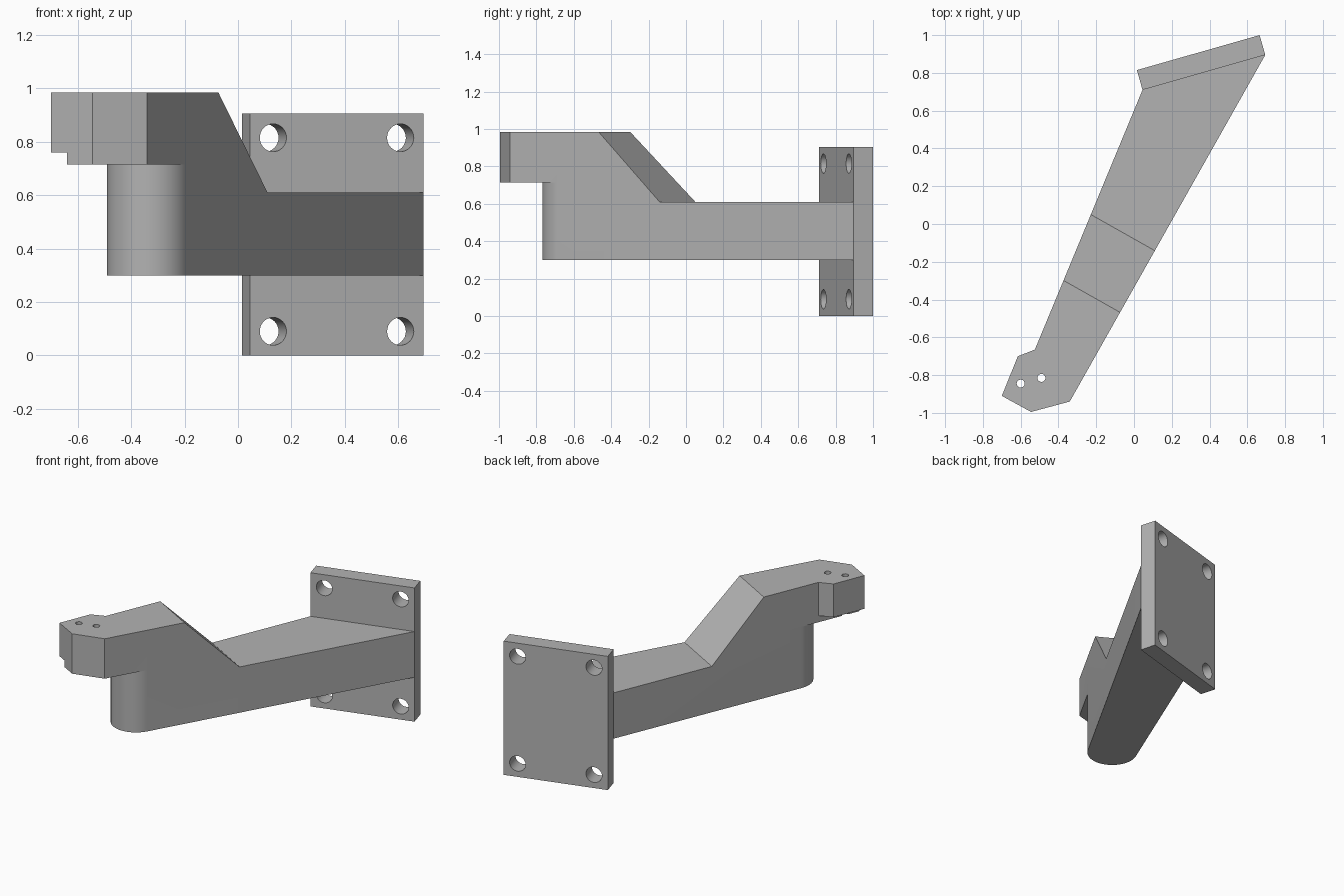
import bpy, bmesh, math
from mathutils import Vector, Matrix

cube = bpy.data.objects.get("Cube")
if cube:
    bpy.data.objects.remove(cube, do_unlink=True)

# One plain grey for the whole casting
grey = bpy.data.materials.new("plain_grey")
grey.use_nodes = True
COLOR = (0.45, 0.45, 0.45, 1)
grey.diffuse_color = COLOR
grey.node_tree.nodes["Principled BSDF"].inputs["Base Color"].default_value = COLOR


def sweep(name, points, offset):
    """Solid made by pushing a closed 3D outline along an offset."""
    bm = bmesh.new()
    face = bm.faces.new([bm.verts.new(p) for p in points])
    out = bmesh.ops.extrude_face_region(bm, geom=[face])["geom"]
    bmesh.ops.translate(bm, vec=offset, verts=[v for v in out if isinstance(v, bmesh.types.BMVert)])
    bmesh.ops.recalc_face_normals(bm, faces=bm.faces)
    mesh = bpy.data.meshes.new(name)
    bm.to_mesh(mesh)
    bm.free()
    mesh.materials.append(grey)
    obj = bpy.data.objects.new(name, mesh)
    bpy.context.collection.objects.link(obj)
    return obj


def prism(name, plan, z0, z1):
    return sweep(name, [(p[0], p[1], z0) for p in plan], (0, 0, z1 - z0))


def rod(center, axis, radius, length):
    axis = Vector(axis).normalized()
    side = axis.orthogonal().normalized()
    up = axis.cross(side)
    ring = [math.tau * i / 32 for i in range(32)]
    start = Vector(center) - axis * length / 2
    return sweep("hole_cutter", [start + radius * (side * math.cos(a) + up * math.sin(a)) for a in ring],
                 axis * length)


def combine(target, other, operation):
    mod = target.modifiers.new(operation.lower(), 'BOOLEAN')
    mod.operation, mod.solver, mod.object = operation, 'EXACT', other
    bpy.context.view_layer.objects.active = target
    bpy.ops.object.modifier_apply(modifier=mod.name)
    bpy.data.objects.remove(other, do_unlink=True)


def finish(obj):
    bm = bmesh.new()
    bm.from_mesh(obj.data)
    bmesh.ops.remove_doubles(bm, verts=bm.verts, dist=0.0002)
    bmesh.ops.dissolve_limit(bm, angle_limit=math.radians(0.5), verts=bm.verts, edges=bm.edges)
    bm.to_mesh(obj.data)
    bm.free()
    bpy.ops.object.select_all(action='DESELECT')
    obj.select_set(True)
    bpy.context.view_layer.objects.active = obj
    bpy.ops.object.shade_smooth_by_angle(angle=math.radians(30))


# Two long sides of the tapering arm, from plate to nose
left_back, left_front = Vector((0.045, 0.71)), Vector((-0.525, -0.665))
right_back, right_front = Vector((0.695, 0.895)), Vector((-0.34, -0.94))
left_dir = (left_back - left_front).normalized()
right_dir = (right_back - right_front).normalized()
left_n = Vector((left_dir.y, -left_dir.x))
right_n = Vector((right_dir.y, -right_dir.x))

# Rounded end, tangent to both sides
R = 0.156
center = Matrix((left_n, right_n)).inverted() @ Vector((left_n.dot(left_front) + R, right_n.dot(right_front) - R))
a0 = math.atan2(-left_n.y, -left_n.x)
a1 = math.atan2(right_n.y, right_n.x) + math.tau
arc = [center + R * Vector((math.cos(a), math.sin(a))) for a in (a0 + (a1 - a0) * i / 40 for i in range(41))]

# Beam, sloped down behind the raised head
arm = prism("arm", [left_back] + arc + [right_back], 0.30, 0.985)
foot = Vector((-0.06, -0.045))
across = Vector((right_dir.y, -right_dir.x, 0))
profile = [(0, 0.61), (-0.475, 1.085), (1.5, 1.085), (1.5, 0.61)]
wedge = [Vector((*(foot + right_dir * s), z)) - across * 0.9 for s, z in profile]
combine(arm, sweep("slope_cutter", wedge, across * 1.8), 'DIFFERENCE')

# Overhanging head, with a shallower side tab
nose = [(-0.615, -0.70), (-0.70, -0.91), (-0.545, -0.995)]
head = prism("head", [left_front.lerp(left_back, 0.15), left_front] + nose
             + [right_front, right_front.lerp(right_back, 0.15)], 0.715, 0.985)
step = prism("step_cutter", [left_front, left_back.lerp(left_front, 1.4), (-1, -1.2), (-0.8, -0.55)], 0.6, 0.76)
combine(head, step, 'DIFFERENCE')
combine(arm, head, 'UNION')

# Pin holes through the head
for x, y in [(-0.60, -0.845), (-0.49, -0.815)]:
    combine(arm, rod((x, y, 0.85), (0, 0, 1), 0.021, 0.6), 'DIFFERENCE')
finish(arm)

# Mounting plate with four bolt holes
along = (right_back - left_back).normalized()
normal = Vector((-along.y, along.x))
width, thick, height = (right_back - left_back).length, 0.109, 0.905
plate = prism("mounting_plate", [left_back, right_back, right_back + normal * thick, left_back + normal * thick],
              0, height)
for s in (0.09, width - 0.09):
    for z in (0.09, height - 0.09):
        spot = left_back + along * s + normal * thick / 2
        combine(plate, rod((*spot, z), (*normal, 0), 0.052, 0.3), 'DIFFERENCE')
finish(plate)
